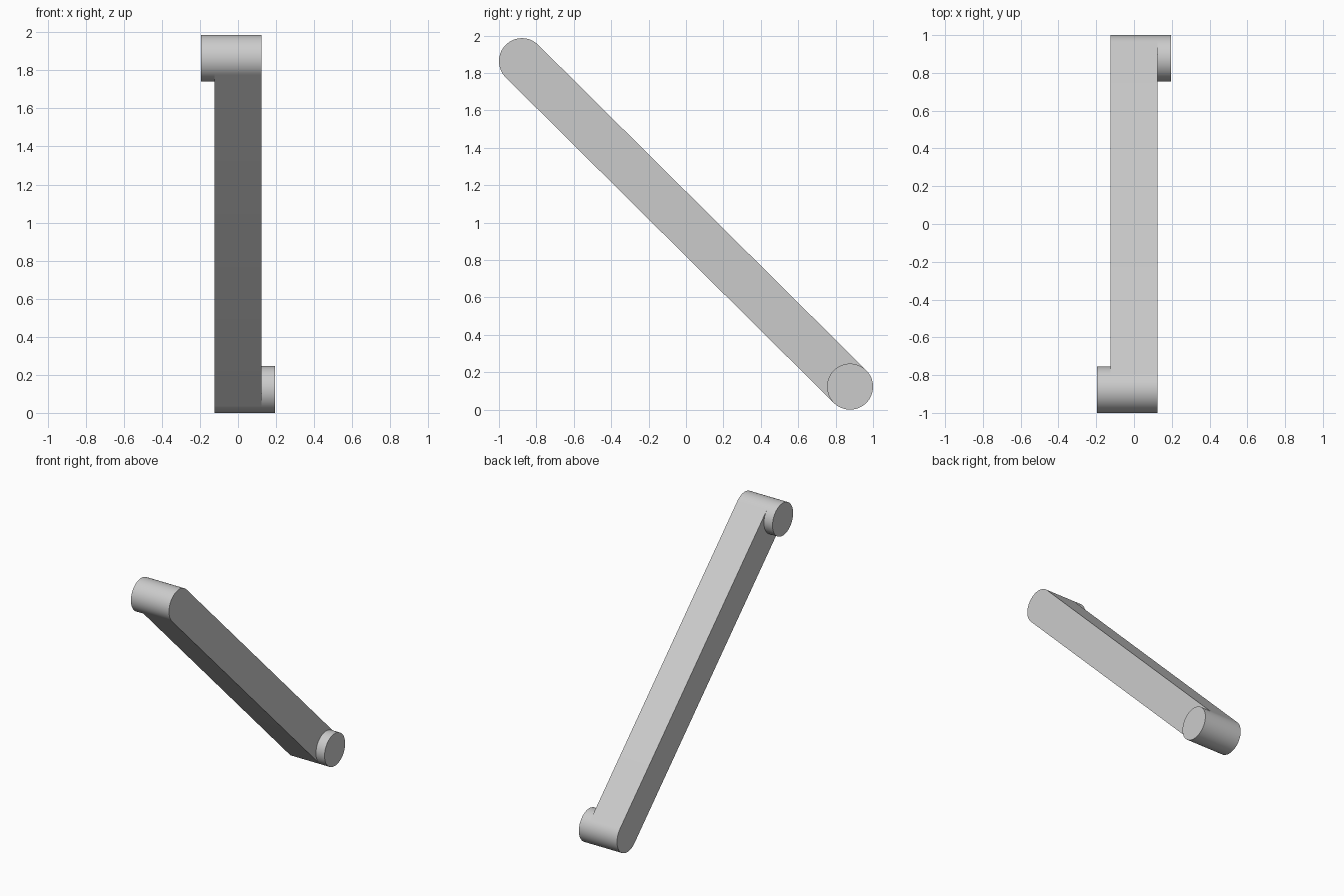
import bpy, bmesh, math
from mathutils import Vector

if "Cube" in bpy.data.objects:
    bpy.data.objects.remove(bpy.data.objects["Cube"])

RADIUS = 0.123
HALF_WIDTH = 0.1235
PIN_END = 0.195
ARC_STEPS = 32
TOP = Vector((0, -0.877, 1.863))
BOTTOM = Vector((0, 0.877, 0.123))

grey = bpy.data.materials.new("plain grey")
grey.use_nodes = True
grey.diffuse_color = (0.6, 0.6, 0.6, 1)
grey.node_tree.nodes["Principled BSDF"].inputs["Base Color"].default_value = (0.6, 0.6, 0.6, 1)


def arc(center, start, sweep, steps):
    """Points on an arc in the side plane."""
    return [center + RADIUS * Vector((0, math.cos(start + sweep * i / steps),
                                      math.sin(start + sweep * i / steps)))
            for i in range(steps + 1)]


def extrude_profile(name, points, x0, x1):
    """Solid made by sweeping a side profile from x0 to x1."""
    bm = bmesh.new()
    face = bm.faces.new([bm.verts.new((x0, p.y, p.z)) for p in points])
    swept = bmesh.ops.extrude_face_region(bm, geom=[face], use_keep_orig=True)
    verts = [v for v in swept["geom"] if isinstance(v, bmesh.types.BMVert)]
    bmesh.ops.translate(bm, verts=verts, vec=(x1 - x0, 0, 0))
    bmesh.ops.recalc_face_normals(bm, faces=bm.faces)
    mesh = bpy.data.meshes.new(name)
    bm.to_mesh(mesh)
    bm.free()
    mesh.materials.append(grey)
    obj = bpy.data.objects.new(name, mesh)
    bpy.context.collection.objects.link(obj)
    bpy.ops.object.select_all(action="DESELECT")
    obj.select_set(True)
    bpy.context.view_layer.objects.active = obj
    bpy.ops.object.shade_smooth_by_angle(angle=math.radians(30))
    return obj


# Sloping arm with rounded ends
axis = TOP - BOTTOM
side = math.atan2(axis.z, axis.y) - math.pi / 2
outline = (arc(TOP, side, math.pi, ARC_STEPS)
           + arc(BOTTOM, side + math.pi, math.pi, ARC_STEPS))
extrude_profile("arm", outline, -HALF_WIDTH, HALF_WIDTH)

# Round pins on opposite sides of the arm
for name, center, sign in (("upper_pin", TOP, -1), ("lower_pin", BOTTOM, 1)):
    circle = arc(center, side, 2 * math.pi, 2 * ARC_STEPS)[:-1]
    extrude_profile(name, circle, sign * HALF_WIDTH, sign * PIN_END)
